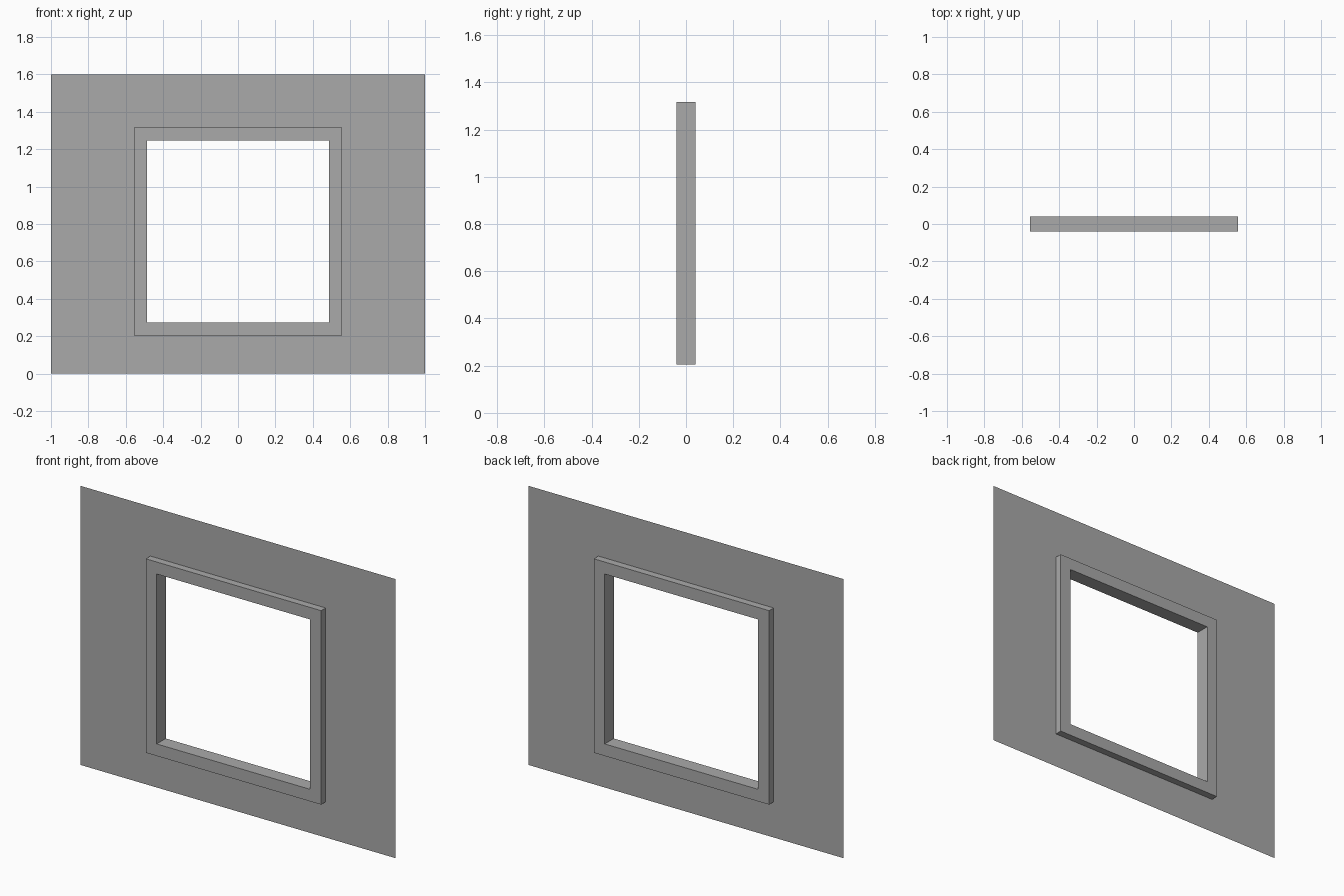
import bpy
import bmesh

cube = bpy.data.objects.get("Cube")
if cube:
    bpy.data.objects.remove(cube, do_unlink=True)

# Shared plaster colour
grey = bpy.data.materials.new("plain_grey")
grey.use_nodes = True
colour = (0.4, 0.4, 0.4, 1)
grey.diffuse_color = colour
grey.node_tree.nodes["Principled BSDF"].inputs["Base Color"].default_value = colour

CENTRE_Z = 0.76
OUTER, INNER, HALF_DEPTH = 0.556, 0.487, 0.041


def rectangle(bm, x, bottom, top, y):
    return [bm.verts.new((px, y, pz)) for px, pz in
            ((-x, bottom), (x, bottom), (x, top), (-x, top))]


def square(bm, half, y):
    return rectangle(bm, half, CENTRE_Z - half, CENTRE_Z + half, y)


def bridge(bm, a, b):
    for i in range(4):
        j = (i + 1) % 4
        bm.faces.new((a[i], a[j], b[j], b[i]))


def finish(bm, name):
    mesh = bpy.data.meshes.new(name)
    bm.to_mesh(mesh)
    bm.free()
    mesh.materials.append(grey)
    obj = bpy.data.objects.new(name, mesh)
    bpy.context.collection.objects.link(obj)


# Thin wall sheet with a square opening that meets the frame
bm = bmesh.new()
bridge(bm, rectangle(bm, 1.0, 0.0, 1.6, 0.0), square(bm, OUTER, 0.0))
finish(bm, "wall")

# Window frame: a square ring standing proud on both sides of the wall
bm = bmesh.new()
loops = [square(bm, half, y) for half, y in
         ((OUTER, -HALF_DEPTH), (INNER, -HALF_DEPTH),
          (INNER, HALF_DEPTH), (OUTER, HALF_DEPTH))]
for i in range(4):
    bridge(bm, loops[i], loops[(i + 1) % 4])
bmesh.ops.recalc_face_normals(bm, faces=bm.faces)
finish(bm, "window_frame")
